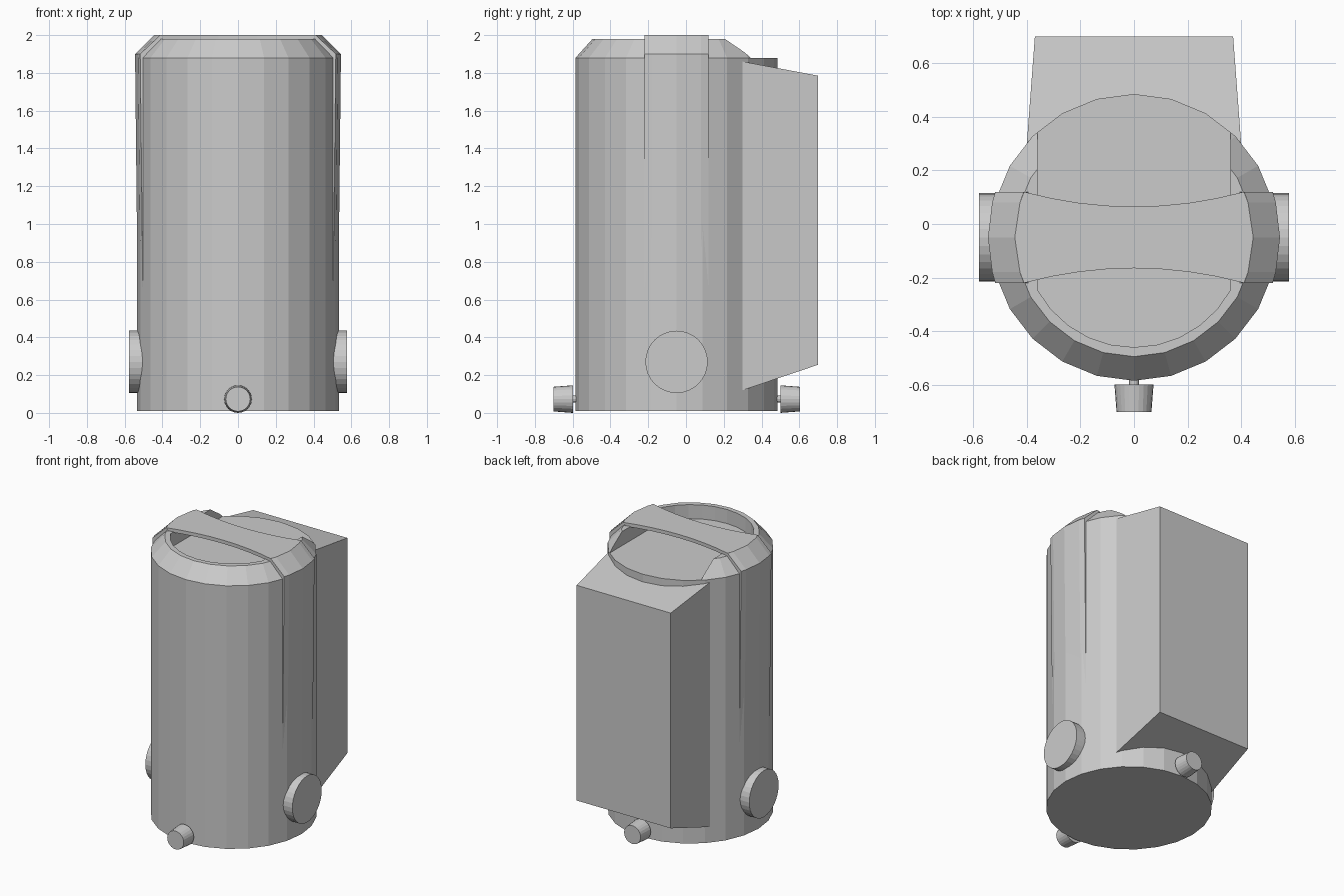
import bpy, bmesh, math
from mathutils import Matrix

if "Cube" in bpy.data.objects:
    bpy.data.objects.remove(bpy.data.objects["Cube"])

CY = -0.05          # body axis y
SEG = 24


def finish(name, bm, hide=False):
    bmesh.ops.recalc_face_normals(bm, faces=bm.faces)
    me = bpy.data.meshes.new(name)
    bm.to_mesh(me)
    bm.free()
    ob = bpy.data.objects.new(name, me)
    bpy.context.collection.objects.link(ob)
    ob.hide_render = hide
    return ob


def frustum(name, r1, r2, depth, matrix, seg=SEG):
    bm = bmesh.new()
    bmesh.ops.create_cone(bm, cap_ends=True, segments=seg, radius1=r1,
                          radius2=r2, depth=depth, matrix=matrix)
    return finish(name, bm)


def prism(name, pts, z0, z1, hide=False):
    bm = bmesh.new()
    f = bm.faces.new([bm.verts.new((x, y, z0)) for x, y in pts])
    r = bmesh.ops.extrude_face_region(bm, geom=[f])
    for v in r["geom"]:
        if isinstance(v, bmesh.types.BMVert):
            v.co.z = z1
    return finish(name, bm, hide)


def at(x, y, z):
    return Matrix.Translation((x, y, z))


# main drum
frustum("body", 0.535, 0.535, 1.87, at(0, CY, 0.945))

# chamfered top rim, open at the back
rim = frustum("top_rim", 0.535, 0.445, 0.1, at(0, CY, 1.93))
a = math.acos(0.36 / 0.41)
arc = [(0.41 * math.cos(t), CY - 0.41 * math.sin(t))
       for t in [a + (math.pi - 2 * a) * i / 10 for i in range(11)]]
cutter = prism("rim_cutter", [(-0.36, 1), (0.36, 1)] + arc, 1.8, 2.1, True)
mod = rim.modifiers.new("opening", "BOOLEAN")
mod.operation = "DIFFERENCE"
mod.solver = "EXACT"
mod.object = cutter
bpy.context.view_layer.objects.active = rim
bpy.ops.object.modifier_apply(modifier=mod.name)
bpy.data.objects.remove(cutter, do_unlink=True)

# strap over the top: waisted plate
OFFS = [-0.17, -0.13, 0, 0.13, 0.17]


def rx(r, o):
    return math.sqrt(r * r - o * o)


xs = [0.41 * (i / 4 - 1) for i in range(9)]
front = [(x, CY - 0.115 - 0.055 * (x / 0.41) ** 2) for x in xs]
right = [(rx(0.445, o), CY + o) for o in OFFS[1:-1]]
back = [(x, CY + 0.115 + 0.055 * (x / 0.41) ** 2) for x in reversed(xs)]
left = [(-x, y) for x, y in reversed(right)]
prism("strap_top", front + right + back + left, 1.975, 2.0)

# strap sides fading into the drum
for name, s in (("strap_right", 1), ("strap_left", -1)):
    bm = bmesh.new()
    loop = [(0.445, 2.0), (0.545, 1.9), (0.53, 0.5), (0.50, 0.5),
            (0.515, 1.88), (0.425, 1.975)]
    rows = [[bm.verts.new((s * rx(r, o), CY + o, z)) for r, z in loop] for o in OFFS]
    n = len(loop)
    for p, q in zip(rows, rows[1:]):
        for i in range(n):
            j = (i + 1) % n
            bm.faces.new((p[i], p[j], q[j], q[i]))
    bm.faces.new(rows[0])
    bm.faces.new(rows[-1])
    finish(name, bm)

# rear pack, tapering backwards
bm = bmesh.new()
rings = []
for y, w, z0, z1 in ((0.30, 0.40, 0.12, 1.86), (0.70, 0.37, 0.255, 1.785)):
    rings.append([bm.verts.new(c) for c in
                  ((-w, y, z0), (w, y, z0), (w, y, z1), (-w, y, z1))])
for i in range(4):
    j = (i + 1) % 4
    bm.faces.new((rings[0][i], rings[0][j], rings[1][j], rings[1][i]))
for r in rings:
    bm.faces.new(r)
finish("rear_pack", bm)

# round side hubs
for name, s in (("hub_right", 1), ("hub_left", -1)):
    frustum(name, 0.165, 0.165, 0.13,
            at(s * 0.513, CY, 0.27) @ Matrix.Rotation(math.pi / 2, 4, "Y"), 32)

# small knobs with stems at front and back
for name, s in (("front", -1), ("back", 1)):
    rot = Matrix.Rotation(-s * math.pi / 2, 4, "X")   # local +z points outward
    surf = CY + s * 0.535
    frustum(name + "_knob", 0.073, 0.065, 0.103, at(0, surf + s * 0.066, 0.073) @ rot)
    frustum(name + "_stem", 0.018, 0.018, 0.05, at(0, surf + s * 0.003, 0.073) @ rot, 12)
